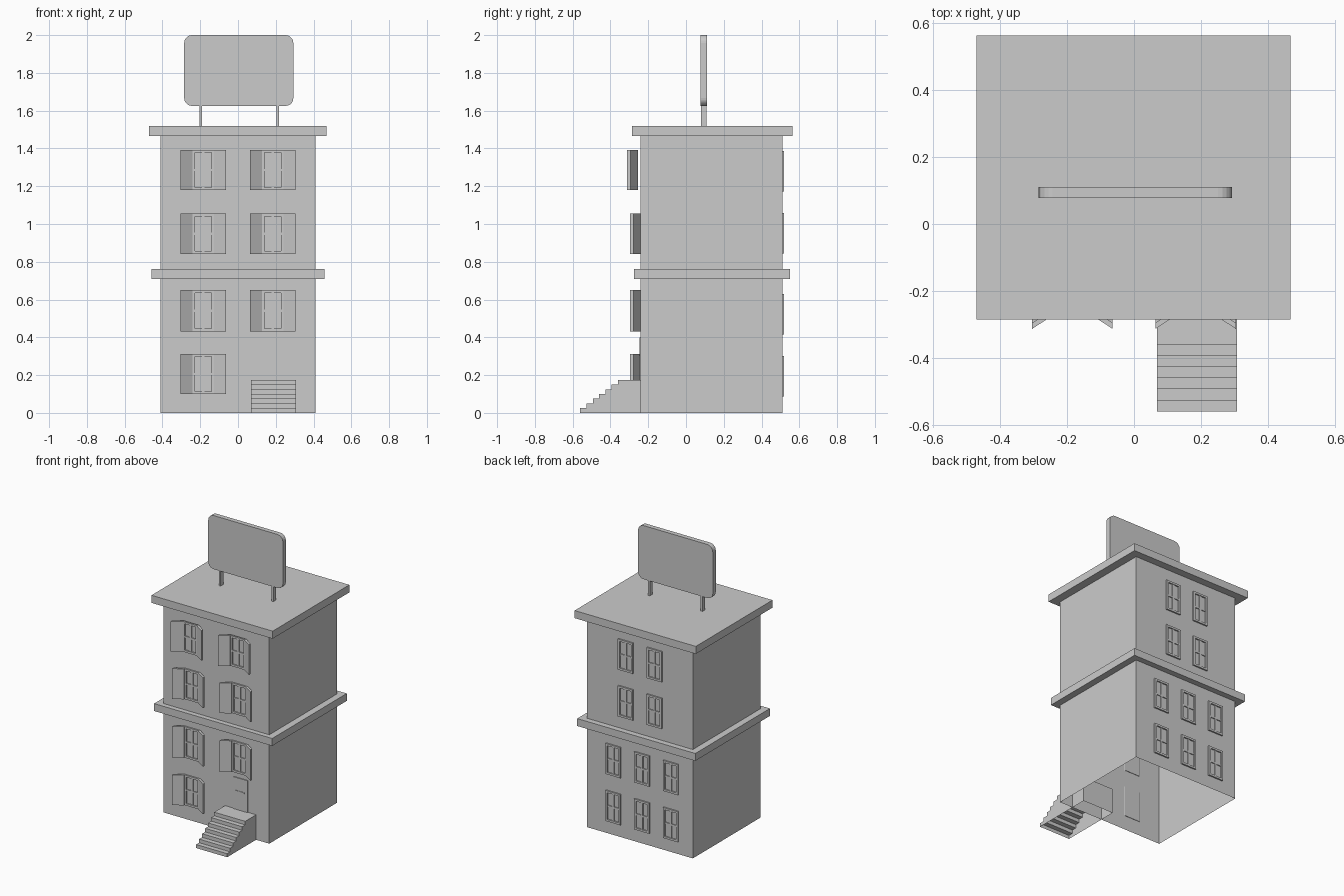
import bpy, bmesh, math
from mathutils import Vector

if "Cube" in bpy.data.objects:
    bpy.data.objects.remove(bpy.data.objects["Cube"])


def make(name, bm):
    bmesh.ops.recalc_face_normals(bm, faces=bm.faces[:])
    me = bpy.data.meshes.new(name)
    bm.to_mesh(me)
    bm.free()
    ob = bpy.data.objects.new(name, me)
    bpy.context.collection.objects.link(ob)
    return ob


def prism(bm, pts, vec):
    """Extrude a closed outline along a vector."""
    face = bm.faces.new([bm.verts.new(p) for p in pts])
    ext = bmesh.ops.extrude_face_region(bm, geom=[face], use_keep_orig=True)
    verts = [g for g in ext["geom"] if isinstance(g, bmesh.types.BMVert)]
    bmesh.ops.translate(bm, verts=verts, vec=vec)


def add_box(bm, x0, x1, y0, y1, z0, z1):
    prism(bm, [(x0, y0, z0), (x1, y0, z0), (x1, y1, z0), (x0, y1, z0)], (0, 0, z1 - z0))


def box(name, *dims):
    bm = bmesh.new()
    add_box(bm, *dims)
    return make(name, bm)


def open_bottom(ob):
    """Remove the faces lying on the ground."""
    bm = bmesh.new()
    bm.from_mesh(ob.data)
    bmesh.ops.recalc_face_normals(bm, faces=bm.faces[:])
    low = [f for f in bm.faces if all(abs(v.co.z) < 1e-5 for v in f.verts)]
    bmesh.ops.delete(bm, geom=low, context='FACES_ONLY')
    bm.to_mesh(ob.data)
    bm.free()


W = 0.1155  # window width


def window(name, x, y, z0, z1, d):
    """Framed window; d is the outward direction along y."""
    bm = bmesh.new()
    h, t = W / 2, 0.014

    def bar(xa, xb, za, zb, depth):
        ya, yb = sorted((y, y + d * depth))
        add_box(bm, x + xa, x + xb, ya, yb, za, zb)

    bar(-h, -h + t, z0, z1, 0.013)
    bar(h - t, h, z0, z1, 0.013)
    bar(-h + t, h - t, z0, z0 + t, 0.013)
    bar(-h + t, h - t, z1 - t, z1, 0.013)
    bar(-h + t, h - t, z0 + t, z1 - t, 0.004)
    zm = (z0 + z1) / 2
    bar(-0.007, 0.007, z0 + t, z1 - t, 0.01)
    bar(-h + t, -0.007, zm - 0.006, zm + 0.006, 0.01)
    bar(0.007, h - t, zm - 0.006, zm + 0.006, 0.01)
    make(name, bm)


def shutters(name, x, y, z0, z1):
    """Pair of half-open shutters, hinged beside the window."""
    bm = bmesh.new()
    for s in (-1, 1):
        prof = [(0.057, 0), (0.12, -0.041), (0.12, -0.059), (0.057, -0.018)]
        prism(bm, [(x + s * a, y + b, z0) for a, b in prof], (0, 0, z1 - z0))
    make(name, bm)


# Building shell, ledge and roof
open_bottom(box("building_walls", -0.41, 0.41, -0.24, 0.51, 0, 1.47))
box("middle_ledge", -0.457, 0.457, -0.275, 0.55, 0.71, 0.762)
box("roof_slab", -0.47, 0.468, -0.285, 0.563, 1.467, 1.52)

# Front windows (the top row stands slightly proud of the wall)
rows = [(0.10, 0.312, -0.237), (0.432, 0.65, -0.237),
        (0.842, 1.055, -0.237), (1.18, 1.392, -0.254)]
for i, (z0, z1, y) in enumerate(rows):
    for x in (-0.184, 0.184):
        if i == 0 and x > 0:
            continue
        window("front_window", x, y, z0, z1, -1)
        shutters("front_shutters", x, y, z0, z1)

# Back windows
for z0 in (0.087, 0.416):
    for x in (0.203, -0.02, -0.243):
        window("back_window", x, 0.507, z0, z0 + 0.214, 1)
for z0 in (0.845, 1.172):
    for x in (0.107, -0.116):
        window("back_window", x, 0.507, z0, z0 + 0.214, 1)

# Door with a raised rail
box("door", 0.133, 0.245, -0.246, -0.235, 0.172, 0.398)
box("door_rail", 0.155, 0.222, -0.249, -0.244, 0.302, 0.309)

# Entrance stairs, with the landing running into the building
n, rise, run = 7, 0.025, 0.0333
prof = [(-0.56, 0)]
for i in range(n):
    prof.append((-0.56 + i * run, (i + 1) * rise))
    if i < n - 1:
        prof.append((-0.56 + (i + 1) * run, (i + 1) * rise))
prof += [(-0.13, n * rise), (-0.13, 0)]
bm = bmesh.new()
prism(bm, [(0.068, y, z) for y, z in prof], (0.24, 0, 0))
open_bottom(make("entrance_stairs", bm))

# Rooftop sign board with rounded corners, on two posts
x0, x1, z0, z1, r = -0.285, 0.293, 1.625, 2.0, 0.042
pts = []
for k, (cx, cz) in enumerate([(x1 - r, z1 - r), (x0 + r, z1 - r), (x0 + r, z0 + r), (x1 - r, z0 + r)]):
    for j in range(6):
        a = math.pi / 2 * (k + j / 5)
        pts.append((cx + r * math.cos(a), 0.078, cz + r * math.sin(a)))
bm = bmesh.new()
prism(bm, pts, Vector((0, 0.033, 0)))
make("sign_board", bm)
for x in (-0.197, 0.211):
    box("sign_post", x - 0.007, x + 0.007, 0.08, 0.109, 1.51, 1.635)
